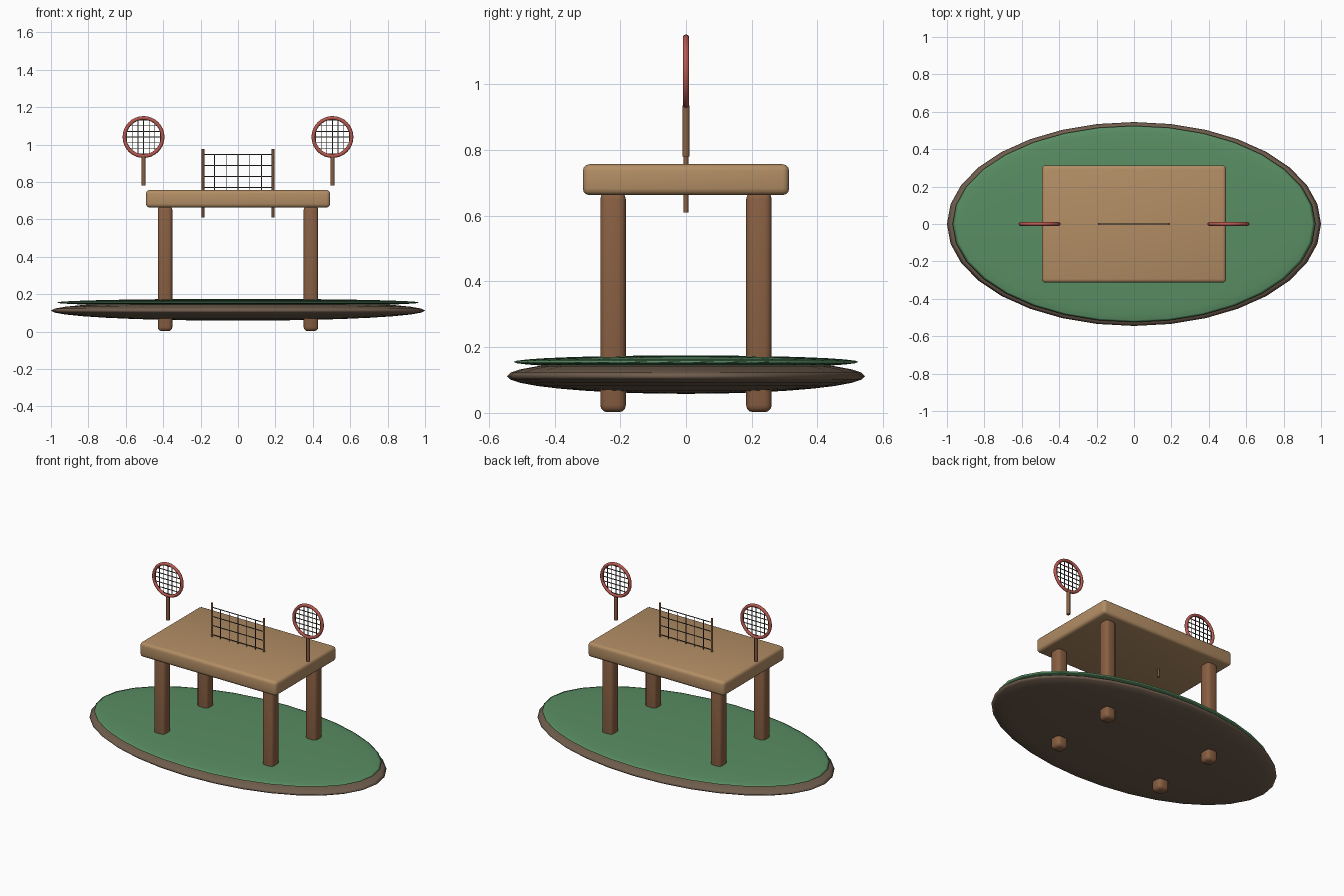
import bpy
import bmesh
import math

cube = bpy.data.objects.get("Cube")
if cube:
    bpy.data.objects.remove(cube, do_unlink=True)


def material(name, rgb):
    m = bpy.data.materials.new(name)
    m.use_nodes = True
    m.diffuse_color = (*rgb, 1)
    m.node_tree.nodes["Principled BSDF"].inputs["Base Color"].default_value = (*rgb, 1)
    return m


grass = material("grass green", (0.10, 0.27, 0.125))
soil = material("soil brown", (0.16, 0.11, 0.075))
pale_wood = material("pale wood", (0.45, 0.27, 0.13))
dark_wood = material("dark wood", (0.25, 0.115, 0.055))
red = material("rim red", (0.48, 0.10, 0.08))
cord = material("cord grey", (0.07, 0.065, 0.06))


def add_object(name, bm, mat, angle=35):
    mesh = bpy.data.meshes.new(name)
    bm.to_mesh(mesh)
    bm.free()
    mesh.materials.append(mat)
    ob = bpy.data.objects.new(name, mesh)
    bpy.context.collection.objects.link(ob)
    bpy.ops.object.select_all(action="DESELECT")
    ob.select_set(True)
    bpy.context.view_layer.objects.active = ob
    bpy.ops.object.shade_smooth_by_angle(angle=math.radians(angle))
    return ob


def lens(name, size, z, mat):
    bm = bmesh.new()
    bmesh.ops.create_uvsphere(bm, u_segments=32, v_segments=16, radius=1)
    bmesh.ops.scale(bm, vec=size, verts=bm.verts)
    bmesh.ops.translate(bm, vec=(0, 0, z), verts=bm.verts)
    return add_object(name, bm, mat, 180)


def rounded_box(name, centre, size, bevel, mat):
    bm = bmesh.new()
    bmesh.ops.create_cube(bm, size=1)
    bmesh.ops.scale(bm, vec=size, verts=bm.verts)
    bmesh.ops.bevel(bm, geom=bm.edges[:], offset=bevel, segments=3,
                    profile=0.5, affect="EDGES")
    bmesh.ops.translate(bm, vec=centre, verts=bm.verts)
    return add_object(name, bm, mat)


def rod(name, x, bottom, top, radius, mat):
    bm = bmesh.new()
    bmesh.ops.create_cone(bm, cap_ends=True, segments=12, radius1=radius,
                          radius2=radius, depth=top - bottom)
    bmesh.ops.translate(bm, vec=(x, 0, (bottom + top) / 2), verts=bm.verts)
    return add_object(name, bm, mat)


def cords(name, lines, thickness):
    """Thin square bars, each given as (x0, z0, x1, z1) in the y = 0 plane."""
    bm = bmesh.new()
    for x0, z0, x1, z1 in lines:
        verts = bmesh.ops.create_cube(bm, size=1)["verts"]
        bmesh.ops.scale(bm, verts=verts, vec=(x1 - x0 + thickness, thickness,
                                              z1 - z0 + thickness))
        bmesh.ops.translate(bm, verts=verts, vec=((x0 + x1) / 2, 0, (z0 + z1) / 2))
    return add_object(name, bm, cord)


# Ground: soil disc with a thin lawn on top
lens("soil_base", (1.0, 0.545, 0.054), 0.112, soil)
lens("lawn", (0.97, 0.525, 0.02), 0.155, grass)

# Table
rounded_box("table_top", (0, 0, 0.71), (0.985, 0.628, 0.094), 0.02, pale_wood)
for side, x in (("left", 0.39), ("right", -0.39)):
    for end, y in (("front", -0.222), ("back", 0.222)):
        rounded_box(f"{end}_{side}_leg", (x, y, 0.337), (0.078, 0.078, 0.67),
                    0.022, dark_wood)

# Net between two posts
half = 0.187
for side, s in (("left", 1), ("right", -1)):
    rod(f"{side}_net_post", s * half, 0.61, 0.975, 0.007, dark_wood)
net_lines = [(-half, 0.77 + 0.059 * i, half, 0.77 + 0.059 * i) for i in range(4)]
net_lines += [(0.063 * i, 0.757, 0.063 * i, 0.947) for i in range(-2, 3)]
cords("net", net_lines, 0.004)

# Upright rackets at both ends
rim_z, rim_r = 1.04, 0.102
for side, s in (("left", 1), ("right", -1)):
    cx = s * 0.505
    rod(f"{side}_racket_handle", cx, 0.78, 0.935, 0.011, dark_wood)
    bpy.ops.mesh.primitive_torus_add(
        major_segments=32, minor_segments=10, major_radius=rim_r, minor_radius=0.01,
        location=(cx, 0, rim_z), rotation=(math.pi / 2, 0, 0))
    rim = bpy.context.object
    rim.name = f"{side}_racket_rim"
    rim.data.materials.append(red)
    bpy.ops.object.shade_smooth()
    strings = []
    for i in range(-3, 4):
        d = 0.03 * i
        c = math.sqrt(rim_r ** 2 - d ** 2)
        strings += [(cx + d, rim_z - c, cx + d, rim_z + c),
                    (cx - c, rim_z + d, cx + c, rim_z + d)]
    cords(f"{side}_racket_strings", strings, 0.004)
